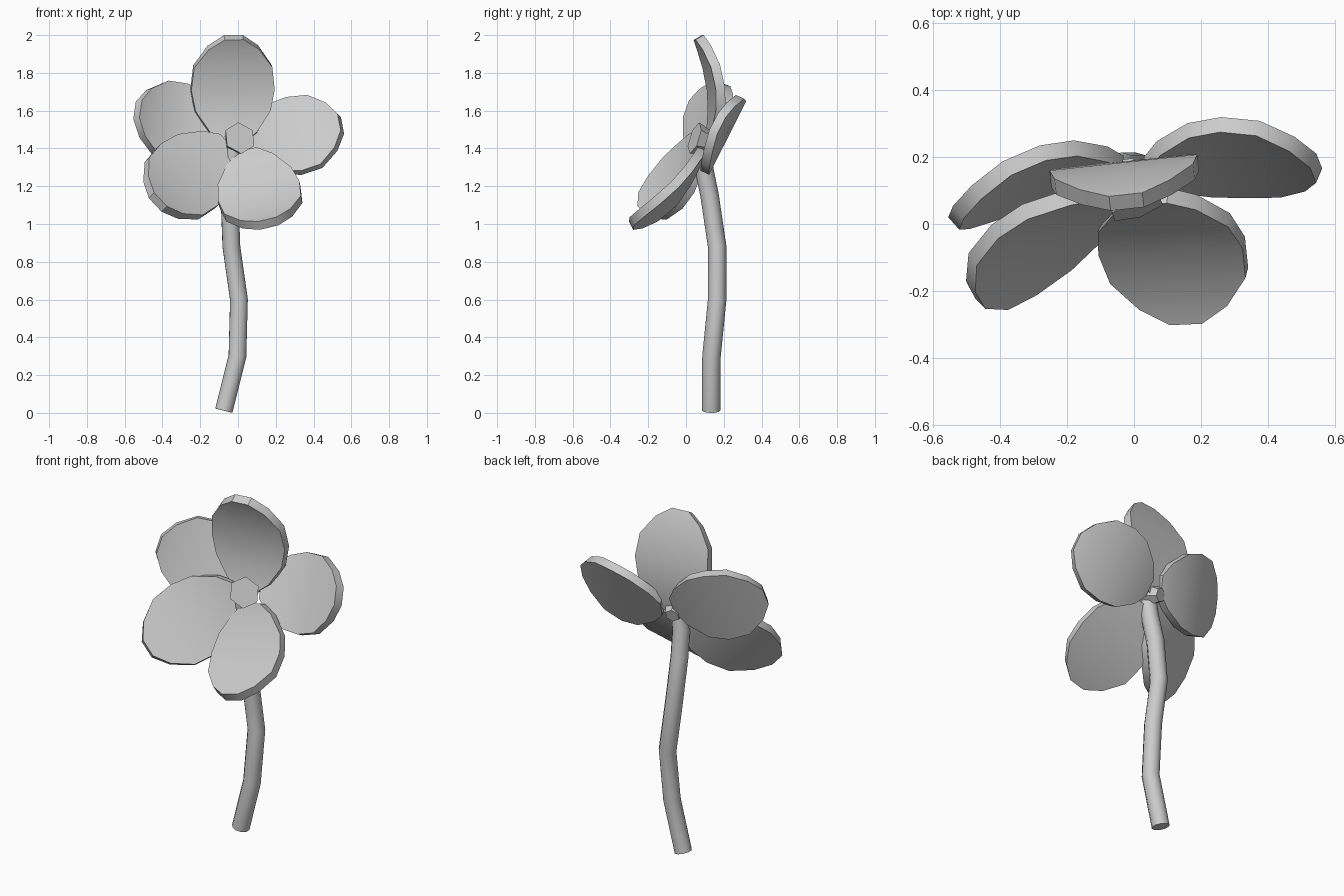
import bpy
import bmesh
import math
from mathutils import Vector

cube = bpy.data.objects.get("Cube")
if cube:
    bpy.data.objects.remove(cube)

# Single matte grey
grey = bpy.data.materials.new("light_grey")
grey.use_nodes = True
GREY = (0.6, 0.6, 0.6, 1)
grey.diffuse_color = GREY
grey.node_tree.nodes["Principled BSDF"].inputs["Base Color"].default_value = GREY


def finish(obj, angle):
    obj.data.materials.clear()
    obj.data.materials.append(grey)
    bpy.ops.object.select_all(action='DESELECT')
    obj.select_set(True)
    bpy.context.view_layer.objects.active = obj
    bpy.ops.object.shade_smooth_by_angle(angle=math.radians(angle))


# Outline of a petal: position along its length, half width
OUTLINE = [(0, .05), (.1, .125), (.3, .2), (.5, .222), (.72, .208), (.9, .135), (1, .05)]


def petal(name, base, tip, side, bulge, thickness=.05):
    """Thick oval plate, bowed away from the front along its length."""
    base, tip, side = Vector(base), Vector(tip), Vector(side)
    length = tip - base
    along = length.normalized()
    side = (side - along * side.dot(along)).normalized()
    back = side.cross(along)
    if back.y < 0:
        back.negate()
    bm = bmesh.new()
    rows = []
    for t, w in OUTLINE:
        mid = base + length * t + back * (4 * bulge * t * (1 - t))
        slope = 4 * bulge * (1 - 2 * t) / length.length
        out = (back - along * slope).normalized() * thickness
        rows.append([bm.verts.new(p) for p in (
            mid - side * w, mid + side * w, mid + side * w + out, mid - side * w + out)])
    for a, b in zip(rows, rows[1:]):
        for i in range(4):
            j = (i + 1) % 4
            bm.faces.new((a[i], a[j], b[j], b[i]))
    bm.faces.new(rows[0])
    bm.faces.new(rows[-1])
    bmesh.ops.recalc_face_normals(bm, faces=bm.faces)
    mesh = bpy.data.meshes.new(name)
    bm.to_mesh(mesh)
    bm.free()
    obj = bpy.data.objects.new(name, mesh)
    bpy.context.collection.objects.link(obj)
    finish(obj, 35)


petal("top_petal", (-.02, .105, 1.43), (-.02, .045, 1.975), (1, .11, 0), .06)
petal("upper_left_petal", (.05, .135, 1.45), (.535, .145, 1.54), (-.05, .195, .39), .04)
petal("upper_right_petal", (-.04, .14, 1.49), (-.515, 0, 1.61), (.02, .13, .4), .05)
petal("lower_right_petal", (-.06, .07, 1.44), (-.41, -.255, 1.13), (-.31, .02, .34), .05)
petal("lower_left_petal", (.05, .06, 1.395), (.155, -.3, 1.025), (1, -.04, .15), .05)

# Six-sided flower centre, narrowing towards the back
start, end = Vector((-.035, .18, 1.41)), Vector((.01, .045, 1.455))
axis = end - start
bpy.ops.mesh.primitive_cone_add(vertices=6, radius1=.04, radius2=.087,
                                depth=axis.length, location=(start + end) / 2,
                                rotation=axis.to_track_quat('Z', 'Y').to_euler())
centre = bpy.context.object
centre.name = "flower_centre"
finish(centre, 30)

# Bent stem
PATH = [(-.075, .133, .012), (-.003, .135, .3), (.005, .165, .6),
        (-.035, .165, .88), (-.045, .125, 1.15), (-.035, .095, 1.3), (-.02, .09, 1.4)]
curve = bpy.data.curves.new("stem", 'CURVE')
curve.dimensions = '3D'
curve.bevel_depth = .049
curve.bevel_resolution = 3
curve.use_fill_caps = True
spline = curve.splines.new('POLY')
spline.points.add(len(PATH) - 1)
for point, co in zip(spline.points, PATH):
    point.co = (*co, 1)
stem = bpy.data.objects.new("stem", curve)
bpy.context.collection.objects.link(stem)
bpy.ops.object.select_all(action='DESELECT')
stem.select_set(True)
bpy.context.view_layer.objects.active = stem
bpy.ops.object.convert(target='MESH')
finish(bpy.context.object, 40)
